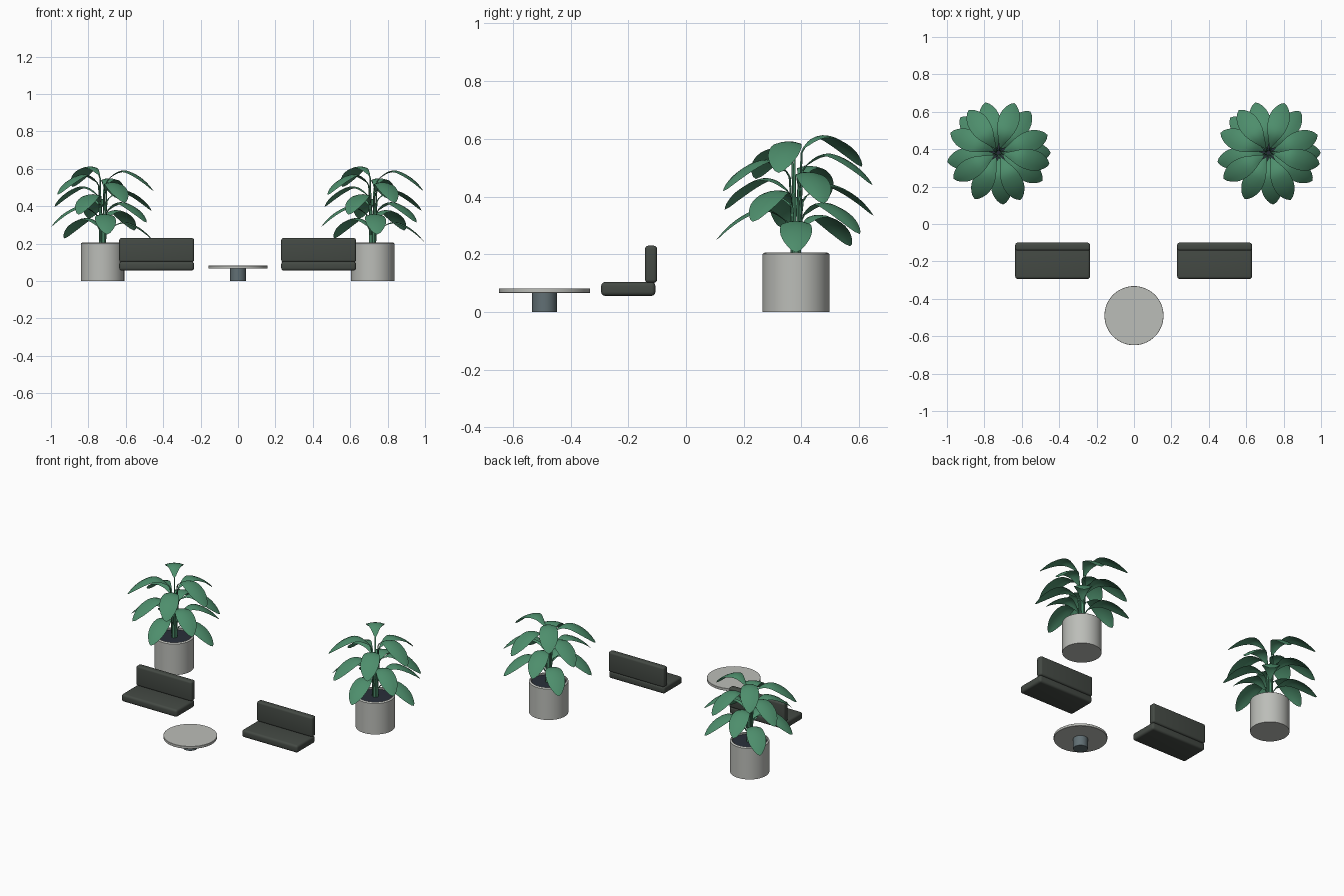
import bpy, bmesh, math
from mathutils import Vector

if "Cube" in bpy.data.objects:
    bpy.data.objects.remove(bpy.data.objects["Cube"])


def material(name, rgb):
    m = bpy.data.materials.new(name)
    m.diffuse_color = (*rgb, 1)
    m.use_nodes = True
    m.node_tree.nodes["Principled BSDF"].inputs["Base Color"].default_value = m.diffuse_color
    return m


STONE = material("light grey stone", (0.50, 0.51, 0.48))
FABRIC = material("dark charcoal fabric", (0.058, 0.068, 0.058))
METAL = material("blue grey metal", (0.12, 0.16, 0.175))
SOIL = material("dark soil", (0.022, 0.028, 0.042))
LEAF = material("leaf green", (0.075, 0.27, 0.15))


def finish(name, bm, mat, loc=(0, 0, 0), angle=40):
    me = bpy.data.meshes.new(name)
    bmesh.ops.recalc_face_normals(bm, faces=bm.faces)
    bm.to_mesh(me)
    bm.free()
    me.materials.append(mat)
    ob = bpy.data.objects.new(name, me)
    ob.location = loc
    bpy.context.collection.objects.link(ob)
    bpy.ops.object.select_all(action='DESELECT')
    ob.select_set(True)
    bpy.context.view_layer.objects.active = ob
    bpy.ops.object.shade_smooth_by_angle(angle=math.radians(angle))
    return ob


def lathe(name, profile, mat, loc, n=48):
    bm = bmesh.new()
    vs = [bm.verts.new((r, 0, z)) for r, z in profile]
    es = [bm.edges.new(p) for p in zip(vs, vs[1:])]
    bmesh.ops.spin(bm, geom=vs + es, cent=(0, 0, 0), axis=(0, 0, 1),
                   angle=math.tau, steps=n)
    bmesh.ops.remove_doubles(bm, verts=bm.verts, dist=1e-5)
    return finish(name, bm, mat, loc)


def cushion(name, lo, hi, bevel):
    bm = bmesh.new()
    bmesh.ops.create_cube(bm, size=1)
    lo, hi = Vector(lo), Vector(hi)
    bmesh.ops.scale(bm, vec=hi - lo, verts=bm.verts)
    bmesh.ops.translate(bm, vec=(lo + hi) / 2, verts=bm.verts)
    bmesh.ops.bevel(bm, geom=bm.edges[:], offset=bevel, segments=4,
                    profile=0.5, affect='EDGES')
    return finish(name, bm, FABRIC)


def smooth_path(pts, steps):
    # Catmull-Rom through 2D points
    out = []
    p = [pts[0]] + pts + [pts[-1]]
    for i in range(1, len(p) - 2):
        a, b, c, d = (Vector(q) for q in p[i - 1:i + 3])
        for k in range(steps):
            t = k / steps
            out.append(0.5 * (2 * b + (c - a) * t + (2 * a - 5 * b + 4 * c - d) * t * t
                              + (3 * b - a - 3 * c + d) * t ** 3))
    return out + [Vector(pts[-1])]


def foliage(name, loc):
    blades, stems = bmesh.new(), bmesh.new()
    for i in range(15):
        ang = math.radians(137.5 * i)
        out = Vector((math.cos(ang), math.sin(ang), 0))
        side = Vector((-out.y, out.x, 0))
        peak = 0.315 + 0.0212 * i
        # blade: arching midrib with drooping edges
        rib = smooth_path([(0.03, peak - 0.045), (0.08, peak - 0.008), (0.13, peak),
                           (0.19, peak - 0.026), (0.24, peak - 0.065),
                           (0.278, peak - 0.108)], 3)
        rows = []
        for k, q in enumerate(rib):
            t = k / (len(rib) - 1)
            w = 0.004 * (1 - t) + 0.054 * math.sin(math.pi * t ** 1.25) ** 0.85 if t < 1 else 0.0006
            row = []
            for u in (-1, -0.5, 0, 0.5, 1):
                p = out * q.x + side * (u * w) + Vector((0, 0, q.y - 0.2 * w * u * u))
                row.append(blades.verts.new(p))
            rows.append(row)
        for a, b in zip(rows, rows[1:]):
            for j in range(4):
                blades.faces.new((a[j], a[j + 1], b[j + 1], b[j]))
        # stem: thin tube from the soil to the blade
        rings = []
        for r, z in ((0.014, 0.185), (0.017, (0.2 + peak) / 2),
                     (0.024, peak - 0.06), (0.036, peak - 0.041)):
            rings.append([stems.verts.new(out * (r + 0.004 * math.cos(a)) +
                                          side * (0.004 * math.sin(a)) + Vector((0, 0, z)))
                          for a in (math.tau * s / 6 for s in range(6))])
        for a, b in zip(rings, rings[1:]):
            for j in range(6):
                stems.faces.new((a[j], a[(j + 1) % 6], b[(j + 1) % 6], b[j]))
    finish(name + "_leaves", blades, LEAF, loc, 60)
    finish(name + "_stems", stems, LEAF, loc, 60)


# Potted plants
for label, x in (("left", -0.724), ("right", 0.72)):
    loc = (x, 0.381, 0)
    lathe(label + "_pot", [(0, 0), (0.116, 0), (0.116, 0.201), (0.113, 0.204),
                           (0.106, 0.207), (0.102, 0.204), (0.102, 0.185)], STONE, loc)
    lathe(label + "_soil", [(0.102, 0.194), (0, 0.196)], SOIL, loc)
    foliage(label + "_plant", loc)

# Benches: seat cushion and backrest
for label, x in (("left", -0.435), ("right", 0.431)):
    cushion(label + "_seat", (x - 0.2, -0.294, 0.056), (x + 0.2, -0.106, 0.104), 0.014)
    cushion(label + "_backrest", (x - 0.2, -0.142, 0.101), (x + 0.2, -0.1, 0.23), 0.012)

# Round table
table = (0, -0.49, 0)
lathe("table_top", [(0, 0.066), (0.157, 0.066), (0.158, 0.067), (0.158, 0.081),
                    (0.157, 0.082), (0, 0.082)], STONE, table, 64)
lathe("table_foot", [(0, 0), (0.043, 0), (0.043, 0.066), (0, 0.066)], METAL, table, 32)
